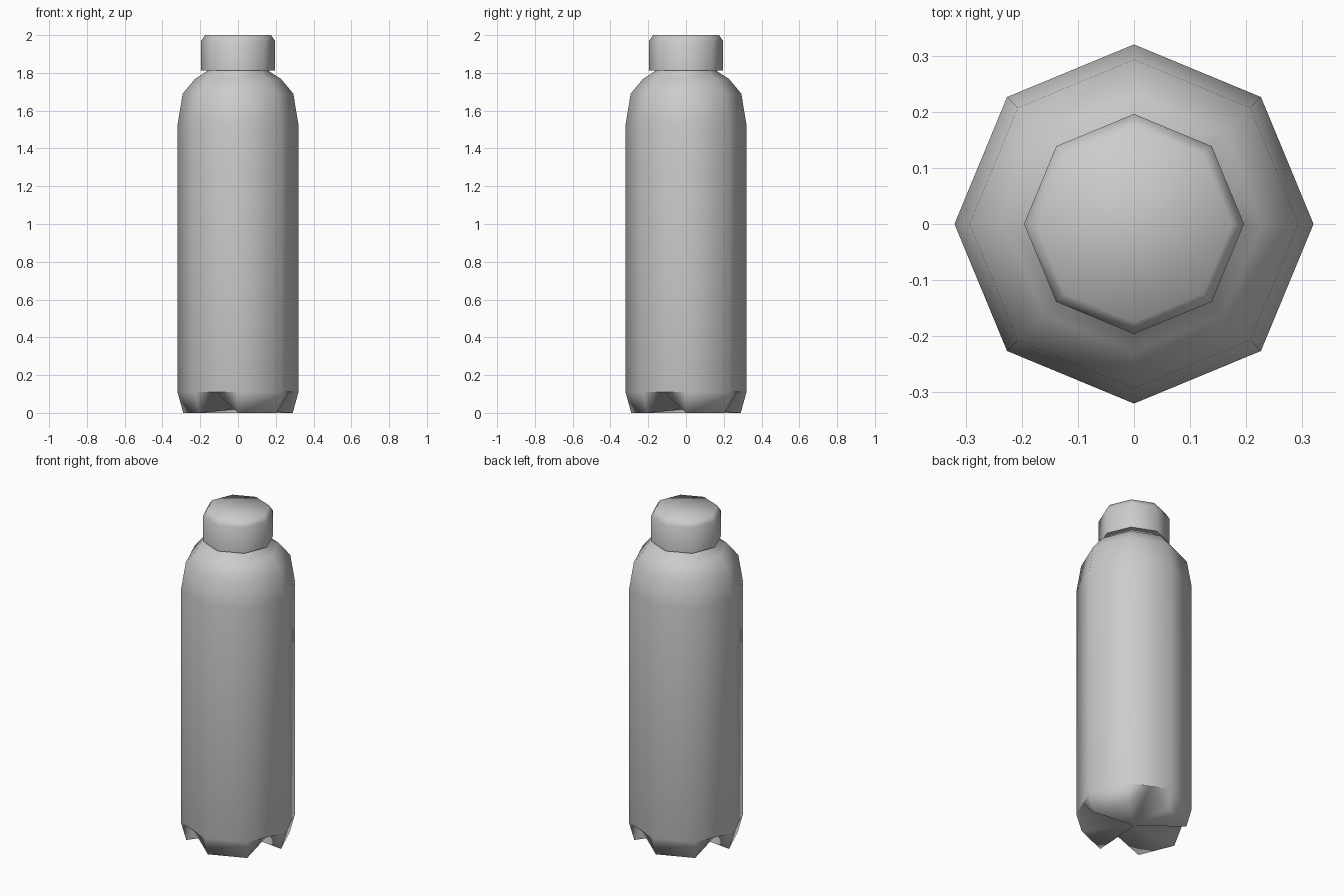
import bpy, bmesh, math

if "Cube" in bpy.data.objects:
    bpy.data.objects.remove(bpy.data.objects["Cube"])

SIDES = 8


def point(r, k, z):
    a = 2 * math.pi * k / SIDES
    return (r * math.cos(a), r * math.sin(a), z)


def ring(bm, r, z):
    return [bm.verts.new(point(r, k, z)) for k in range(SIDES)]


def lathe(bm, profile):
    """Stack octagonal rings from (radius, height) pairs and return them."""
    rings = [ring(bm, r, z) for r, z in profile]
    for low, high in zip(rings, rings[1:]):
        for k in range(SIDES):
            n = (k + 1) % SIDES
            bm.faces.new((low[k], low[n], high[n], high[k]))
    return rings


def finish(bm, name, angle=None):
    bmesh.ops.recalc_face_normals(bm, faces=bm.faces)
    mesh = bpy.data.meshes.new(name)
    bm.to_mesh(mesh)
    bm.free()
    obj = bpy.data.objects.new(name, mesh)
    bpy.context.collection.objects.link(obj)
    mesh.shade_smooth()
    if angle:
        mesh.set_sharp_from_angle(angle=math.radians(angle))
    return obj


# Bottle body: straight wall, rounded shoulder and short hidden neck
bm = bmesh.new()
rings = lathe(bm, [(0.32, 0.11), (0.32, 1.525), (0.293, 1.69),
                   (0.228, 1.768), (0.165, 1.808), (0.16, 1.83)])
bm.faces.new(rings[-1])

# Base: four feet on alternate sides, V-shaped grooves between them
wall = rings[0]
foot = ring(bm, 0.29, 0.0)
centre = bm.verts.new((0, 0, 0.02))
for k in range(SIDES):
    n = (k + 1) % SIDES
    if k % 2 == 0:
        bm.faces.new((wall[k], foot[k], foot[n], wall[n]))
        bm.faces.new((foot[k], centre, foot[n]))
    else:
        apex = bm.verts.new(point(0.292, k + 0.5, 0.11))
        bm.faces.new((wall[k], foot[k], apex))
        bm.faces.new((wall[n], apex, foot[n]))
        bm.faces.new((wall[k], apex, wall[n]))
        bm.faces.new((foot[k], centre, apex))
        bm.faces.new((apex, centre, foot[n]))
finish(bm, "bottle_body")

# Screw cap with a small bevel around the top
bm = bmesh.new()
rings = lathe(bm, [(0.16, 1.812), (0.196, 1.812), (0.196, 1.968), (0.175, 2.0)])
bm.faces.new(rings[-1])
finish(bm, "cap", 75)
